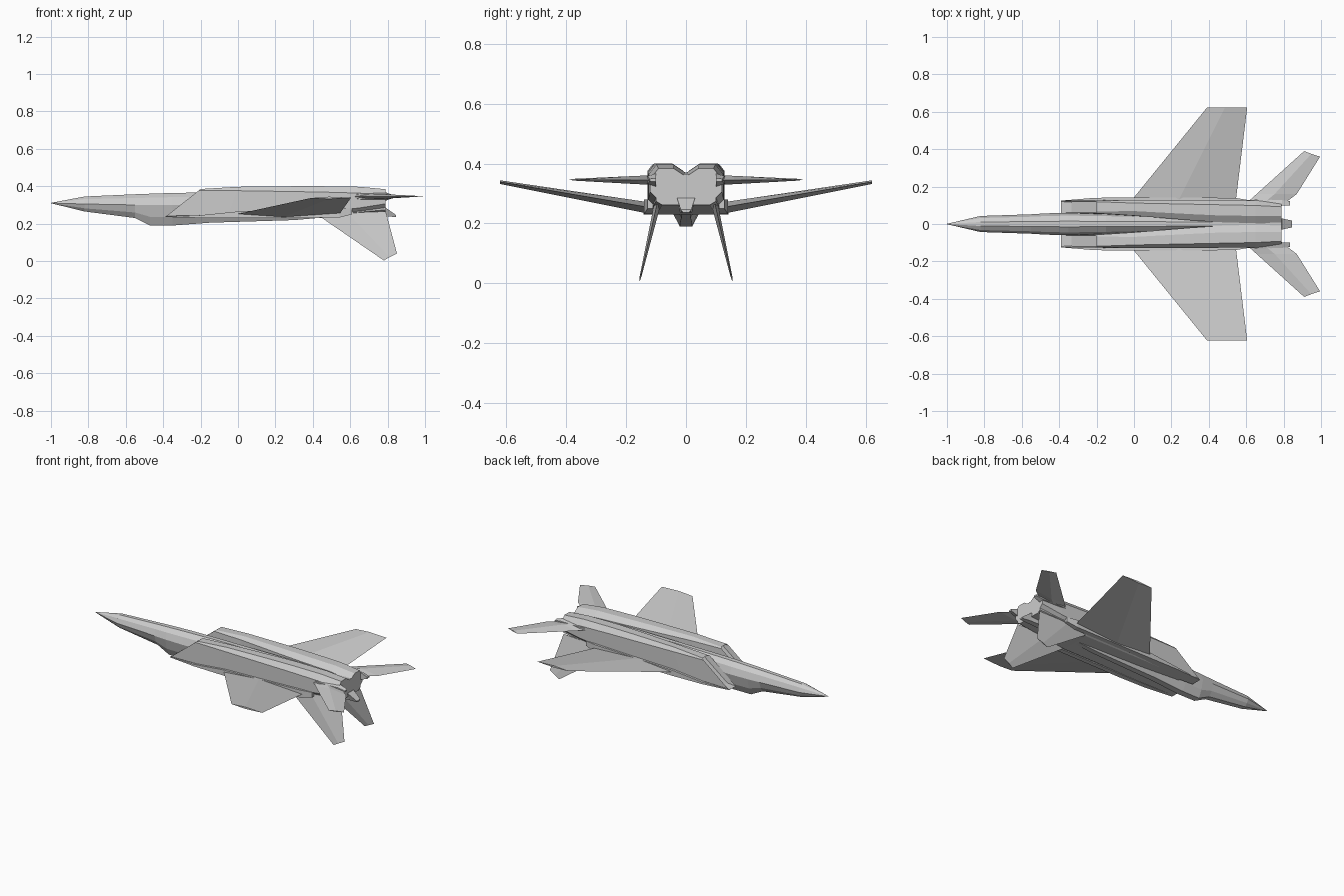
import bpy, bmesh

if "Cube" in bpy.data.objects:
    bpy.data.objects.remove(bpy.data.objects["Cube"], do_unlink=True)

# Single airframe paint
grey = bpy.data.materials.new("airframe_grey")
grey.diffuse_color = (0.6, 0.6, 0.6, 1)
grey.use_nodes = True
grey.node_tree.nodes["Principled BSDF"].inputs["Base Color"].default_value = (0.6, 0.6, 0.6, 1)


def loft(name, rings, mirror=False):
    """Skin a list of equal-length point rings, cap both ends."""
    bm = bmesh.new()
    rows = [[bm.verts.new(p) for p in ring] for ring in rings]
    n = len(rows[0])
    for a, b in zip(rows, rows[1:]):
        for i in range(n):
            j = (i + 1) % n
            bm.faces.new((a[i], a[j], b[j], b[i]))
    bm.faces.new(rows[0])
    bm.faces.new(rows[-1][::-1])
    bmesh.ops.remove_doubles(bm, verts=bm.verts, dist=1e-5)
    bmesh.ops.recalc_face_normals(bm, faces=bm.faces)
    mesh = bpy.data.meshes.new(name)
    bm.to_mesh(mesh)
    bm.free()
    mesh.materials.append(grey)
    ob = bpy.data.objects.new(name, mesh)
    bpy.context.collection.objects.link(ob)
    if mirror:
        mod = ob.modifiers.new("mirror", 'MIRROR')
        mod.use_axis = (False, True, False)
    return ob


def symmetric(x, half):
    """Full ring from the +y half outline, listed bottom to top."""
    return [(x, y, z) for y, z in half] + [(x, -y, z) for y, z in reversed(half)]


# Nose, canopy and central spine: x, half width, bottom, middle, top
spine = [(-1, .001, .309, .31, .311), (-.82, .043, .265, .305, .345),
         (-.55, .052, .23, .30, .357), (-.47, .057, .19, .30, .36),
         (-.35, .06, .19, .30, .364), (-.15, .056, .205, .30, .367),
         (.3, .045, .219, .30, .37), (.45, .04, .232, .30, .37), (.788, .03, .25, .30, .365)]
loft("central_fuselage", [
    symmetric(x, [(w * .35, b), (w * .75, b + (m - b) * .42), (w, m),
                  (w * .75, m + (t - m) * .65), (w * .25, t)])
    for x, w, b, m, t in spine])

# Tail cone under the exhaust
loft("tail_cone", [symmetric(x, h) for x, h in (
    (.70, [(.02, .236), (.03, .285)]),
    (.79, [(.016, .238), (.03, .285)]),
    (.845, [(.010, .236), (.018, .246)]))])


# Engine nacelles: raked intake face, chamfered box, tapering tail
def nacelle_ring(xb, xt, yi, yo, zb, zt, c):
    pts = [(yi, zb), (yo - c, zb), (yo, zb + c), (yo, zt - c * 1.3),
           (yo - c, zt), (yi + c * 1.5, zt), (yi, zt - c)]
    return [(xb + (xt - xb) * (z - zb) / (zt - zb), y, z) for y, z in pts]


intake = nacelle_ring(-.39, -.20, .058, .125, .235, .385, .006)
mid = [sum(p[k] for p in intake) / len(intake) for k in range(3)]
throat = [(p[0] * .95 + mid[0] * .05 + .05,
           mid[1] + (p[1] - mid[1]) * .88, mid[2] + (p[2] - mid[2]) * .92) for p in intake]
loft("engine_nacelles", [
    throat, intake,
    nacelle_ring(-.06, 0, .045, .128, .232, .397, .016),
    nacelle_ring(.3, .3, .02, .128, .236, .40, .022),
    nacelle_ring(.45, .45, .01, .127, .238, .40, .024),
    nacelle_ring(.65, .65, .004, .125, .258, .397, .026),
    nacelle_ring(.788, .788, 0, .12, .278, .384, .028)], mirror=True)

# Flat deck that joins the nacelles underneath, and the wing root strakes
loft("lower_deck", [symmetric(x, [(w * .8, b), (w, b + .012), (w, t)]) for x, w, b, t in (
    (-.30, .10, .236, .26), (0, .12, .23, .27), (.44, .12, .23, .28), (.788, .10, .262, .30))])
loft("side_strakes", [[(x, .11, b), (x, o, b), (x, o, t), (x, .11, t)] for x, o, b, t in (
    (-.39, .125, .235, .237), (-.21, .14, .231, .244), (0, .142, .229, .265),
    (.54, .14, .232, .28), (.61, .128, .25, .28))], mirror=True)


# Flying surfaces: diamond sections with leading edge, trailing edge and thickness
def blade(x0, x1, y0, z0, y1, z1, dy, dz):
    xm = x0 + (x1 - x0) * .45
    ym, zm = (y0 + y1) / 2, (z0 + z1) / 2
    return [(x0, y0, z0), (xm, ym + dy, zm + dz), (x1, y1, z1), (xm, ym - dy, zm - dz)]


loft("wings", [blade(-.01, .545, .13, .25, .13, .255, 0, .019),
               blade(.39, .605, .622, .337, .622, .339, 0, .006)], mirror=True)
loft("tailplanes", [blade(.59, .79, .10, .345, .10, .345, 0, .016),
                    blade(.655, .87, .16, .345, .16, .345, 0, .014),
                    blade(.91, .995, .39, .346, .36, .346, 0, .003)], mirror=True)
loft("tailplane_mounts", [[(x, .10, .345 - h), (x, o, .345 - h * .6),
                           (x, o, .345 + h * .6), (x, .10, .345 + h)] for x, o, h in (
    (.55, .115, .008), (.66, .132, .022), (.79, .128, .022), (.835, .122, .006))], mirror=True)
loft("ventral_fins", [blade(.42, .79, .097, .25, .097, .265, .011, 0),
                      blade(.78, .85, .156, .003, .148, .04, .003, 0)], mirror=True)
